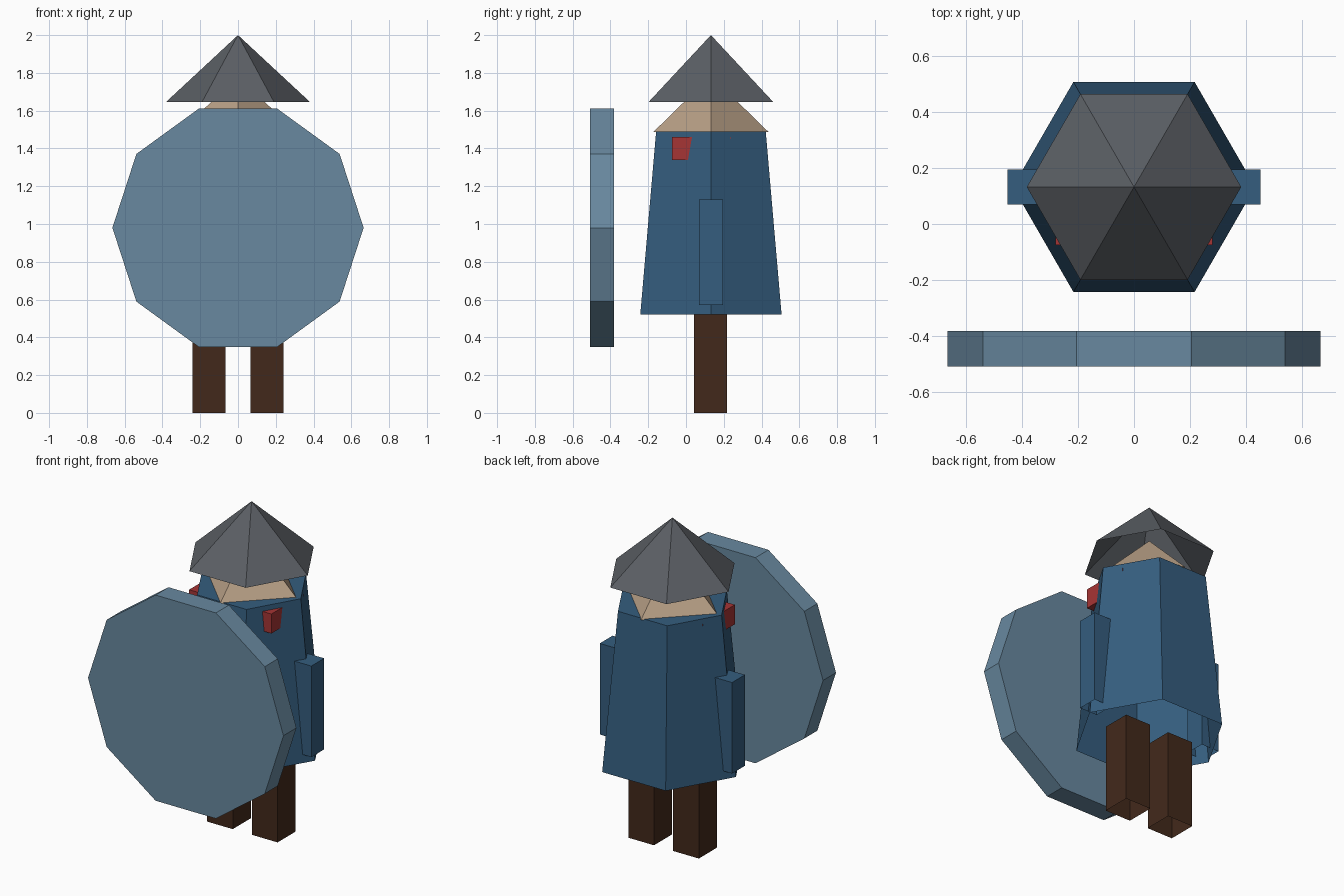
import bpy, bmesh
from math import cos, sin, tau, pi
from mathutils import Matrix

if "Cube" in bpy.data.objects:
    bpy.data.objects.remove(bpy.data.objects["Cube"])

BODY_Y = 0.132  # the figure stands behind the shield


def material(name, rgb):
    mat = bpy.data.materials.new(name)
    mat.diffuse_color = (*rgb, 1)
    mat.use_nodes = True
    mat.node_tree.nodes["Principled BSDF"].inputs["Base Color"].default_value = mat.diffuse_color
    return mat


BLUE = material("blue_cloth", (0.035, 0.11, 0.21))
GREY = material("dark_grey", (0.105, 0.115, 0.13))
SKIN = material("skin", (0.48, 0.35, 0.24))
STEEL = material("pale_blue", (0.14, 0.25, 0.35))
RED = material("red", (0.38, 0.035, 0.035))
BROWN = material("brown", (0.055, 0.022, 0.011))


def finish(name, bm, mat):
    bmesh.ops.recalc_face_normals(bm, faces=bm.faces)
    mesh = bpy.data.meshes.new(name)
    bm.to_mesh(mesh)
    bm.free()
    mesh.materials.append(mat)
    obj = bpy.data.objects.new(name, mesh)
    bpy.context.collection.objects.link(obj)
    return obj


def prism(name, mat, sides, z0, r0, z1, r1, open_bottom=True):
    """Upright tapered prism with a corner on +x; r1 = 0 gives a pyramid."""
    bm = bmesh.new()

    def ring(r, z):
        return [bm.verts.new((r * cos(tau * i / sides), r * sin(tau * i / sides) + BODY_Y, z))
                for i in range(sides)]

    low = ring(r0, z0)
    if r1:
        high = ring(r1, z1)
        bm.faces.new(high)
    else:
        high = [bm.verts.new((0, BODY_Y, z1))] * sides
    for i in range(sides):
        j = (i + 1) % sides
        corners = [low[i], low[j], high[j]] + ([high[i]] if r1 else [])
        bm.faces.new(corners)
    if not open_bottom:
        bm.faces.new(low[::-1])
    return finish(name, bm, mat)


def box(name, mat, x, y, z, open_bottom=False):
    bm = bmesh.new()
    size = [b - a for a, b in (x, y, z)]
    mid = [(a + b) / 2 for a, b in (x, y, z)]
    bmesh.ops.create_cube(bm, size=1, matrix=Matrix.Translation(mid) @ Matrix.Diagonal((*size, 1)))
    if open_bottom:
        bm.normal_update()
        bmesh.ops.delete(bm, geom=[f for f in bm.faces if f.normal.z < -0.5], context='FACES_ONLY')
    return finish(name, bm, mat)


# Hexagonal robe and hat, both open underneath, and a four-sided head
prism("robe", BLUE, 6, 0.52, 0.432, 1.49, 0.335)
prism("head", SKIN, 4, 1.487, 0.305, 1.785, 0, open_bottom=False)
prism("hat", GREY, 6, 1.645, 0.382, 2.0, 0)

# Red clasp block poking out of the robe shoulders
box("shoulder_clasp", RED, (-0.28, 0.28), (-0.075, 0.236), (1.34, 1.46))

# Arms and legs on both sides
for side, s in (("left", -1), ("right", 1)):
    box(side + "_arm", BLUE, sorted((s * 0.33, s * 0.45)), (0.07, 0.195), (0.57, 1.13), True)
    box(side + "_leg", BROWN, sorted((s * 0.065, s * 0.24)), (0.042, 0.218), (0, 0.54), True)

# Ten-sided shield held in front
bm = bmesh.new()
rim = [bm.verts.new((0.665 * cos(tau * i / 10), -0.508, 0.98 + 0.665 * sin(tau * i / 10)))
       for i in range(10)]
face = bm.faces.new(rim)
extruded = bmesh.ops.extrude_face_region(bm, geom=[face], use_keep_orig=True)
bmesh.ops.translate(bm, vec=(0, 0.126, 0),
                    verts=[v for v in extruded["geom"] if isinstance(v, bmesh.types.BMVert)])
finish("shield", bm, STEEL)
